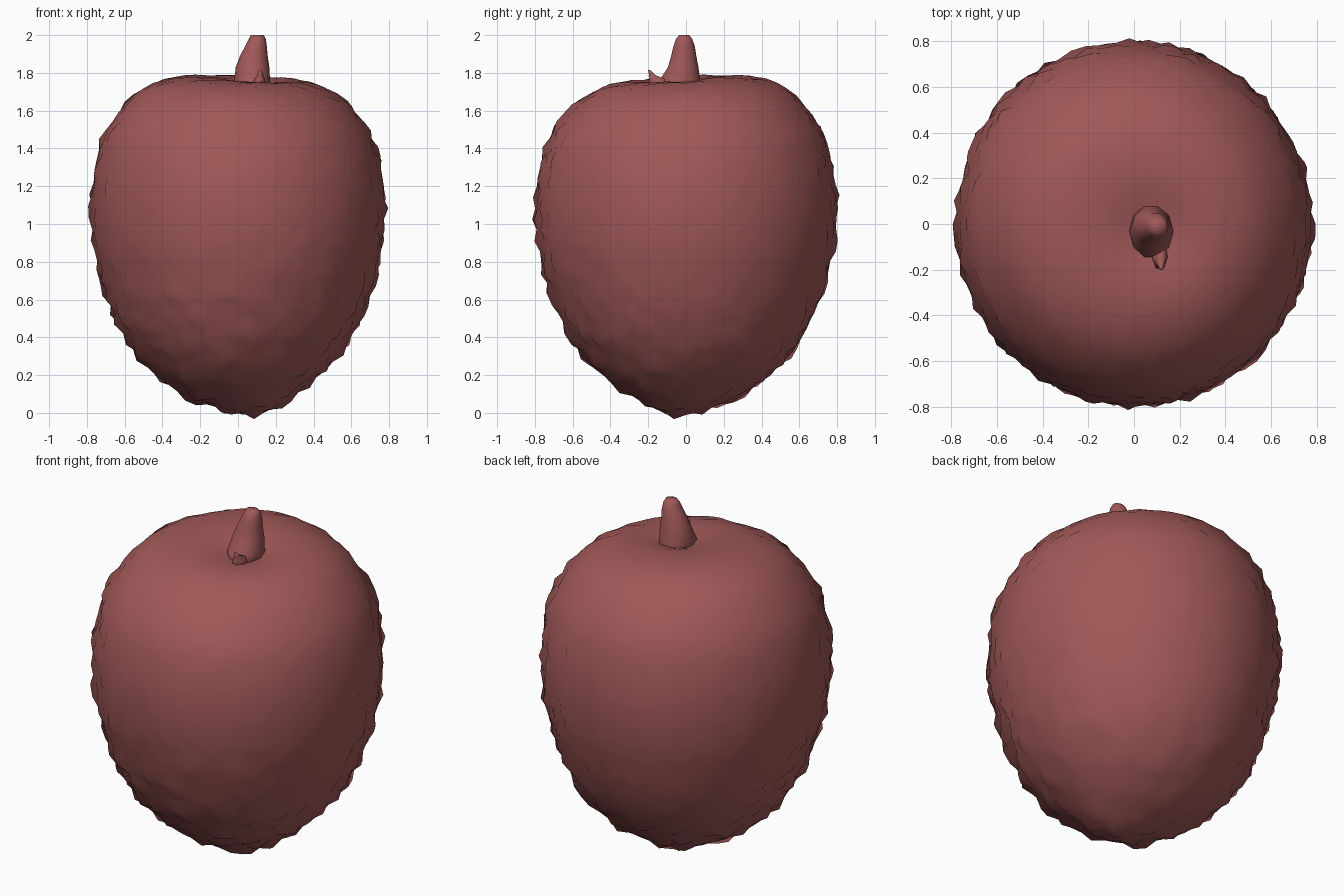
import bpy
import bmesh
import math
import random
from mathutils import Vector

random.seed(11)
if "Cube" in bpy.data.objects:
    bpy.data.objects.remove(bpy.data.objects["Cube"], do_unlink=True)

# Single dusty red skin colour
red = bpy.data.materials.new("dusty_red")
red.use_nodes = True
colour = (0.355, 0.098, 0.098, 1.0)
red.diffuse_color = colour
shader = red.node_tree.nodes["Principled BSDF"]
shader.inputs["Base Color"].default_value = colour
shader.inputs["Roughness"].default_value = 0.8


def add_object(name, bm):
    mesh = bpy.data.meshes.new(name)
    bm.to_mesh(mesh)
    bm.free()
    mesh.materials.append(red)
    for face in mesh.polygons:
        face.use_smooth = True
    obj = bpy.data.objects.new(name, mesh)
    bpy.context.scene.collection.objects.link(obj)
    return obj


# Half outline of the fruit (radius, height), from crown to tip
OUTLINE = [(0, 1.78), (0.2, 1.78), (0.36, 1.763), (0.47, 1.725), (0.56, 1.667),
           (0.645, 1.57), (0.715, 1.45), (0.76, 1.28), (0.776, 1.1), (0.766, 0.92),
           (0.737, 0.77), (0.68, 0.58), (0.59, 0.39), (0.455, 0.22),
           (0.3, 0.105), (0.15, 0.045), (0, 0.028)]


def smooth_outline(points, steps=10):
    """Catmull-Rom samples with their running length."""
    pts = [Vector(p) for p in points]
    first, last = pts[1].copy(), pts[-2].copy()
    first.x, last.x = -first.x, -last.x
    pts = [first] + pts + [last]
    samples = []
    for a, b, c, d in zip(pts, pts[1:], pts[2:], pts[3:]):
        for i in range(steps):
            t = i / steps
            samples.append(0.5 * (2 * b + (c - a) * t + (2 * a - 5 * b + 4 * c - d) * t ** 2
                                  + (3 * b - a - 3 * c + d) * t ** 3))
    samples.append(pts[-2])
    lengths = [0.0]
    for p, q in zip(samples, samples[1:]):
        lengths.append(lengths[-1] + (q - p).length)
    return samples, lengths


samples, lengths = smooth_outline(OUTLINE)


def outline_at(u):
    target = u * lengths[-1]
    for i in range(len(samples) - 1):
        if lengths[i + 1] >= target:
            t = (target - lengths[i]) / max(lengths[i + 1] - lengths[i], 1e-6)
            return samples[i].lerp(samples[i + 1], t)
    return samples[-1]


# Fruit body: a sphere fitted to the outline, dimpled at the stalk, crown a little askew
bm = bmesh.new()
bmesh.ops.create_icosphere(bm, subdivisions=5, radius=1)
for v in bm.verts:
    polar = math.acos(max(-1, min(1, v.co.z)))
    angle = math.atan2(v.co.y, v.co.x)
    p = outline_at(polar / math.pi)
    x, y = p.x * math.cos(angle), p.x * math.sin(angle) * 1.025
    dimple = 0.045 * math.exp(-((x - 0.09) ** 2 + (y + 0.05) ** 2) / 0.03)
    tilt = (0.045 * y - 0.025 * x) * (p.y / 1.8) ** 4
    v.co = (x, y, p.y - dimple + tilt)
bm.normal_update()
soft = [v.normal.copy() for v in bm.verts]

# Scattered pointed pimples on the skin, coarser towards the tip and the front
rough = []
for v, n in zip(bm.verts, soft):
    low = max(0.0, min(1.0, (0.95 - v.co.z - 0.3 * v.co.y) / 0.7))
    crown = max(0.0, min(1.0, (v.co.z - 1.55) / 0.15))
    rough.append(0.1 + 0.4 * low)
    if random.random() < 0.17:
        v.co += n * random.uniform(0.6, 1.0) * (0.021 + 0.007 * low - 0.015 * crown)
    else:
        v.co += n * random.uniform(-0.007, 0.004)
bm.normal_update()
normals = [n.lerp(v.normal, r).normalized() for v, n, r in zip(bm.verts, soft, rough)]
fruit = add_object("fruit_body", bm)
fruit.data.normals_split_custom_set_from_vertices(normals)


def ringed_part(name, rings, sides):
    """Skin a stack of (x, y, z, radius_x, radius_y) rings and close both ends."""
    bm = bmesh.new()
    loops = []
    for x, y, z, rx, ry in rings:
        loops.append([bm.verts.new((x + rx * math.cos(2 * math.pi * i / sides),
                                    y + ry * math.sin(2 * math.pi * i / sides), z))
                      for i in range(sides)])
    for low, high in zip(loops, loops[1:]):
        for i in range(sides):
            j = (i + 1) % sides
            bm.faces.new((low[i], low[j], high[j], high[i]))
    bm.faces.new(loops[-1])
    bm.faces.new(loops[0][::-1])
    return add_object(name, bm)


# Stalk, leaning slightly to the left, and the small broken nub at its foot
ringed_part("stalk", [(0.075, -0.035, 1.7, 0.1, 0.13), (0.075, -0.03, 1.77, 0.094, 0.11),
                      (0.077, -0.015, 1.83, 0.089, 0.085), (0.084, -0.012, 1.89, 0.073, 0.07),
                      (0.095, -0.01, 1.94, 0.058, 0.06), (0.102, -0.01, 1.98, 0.045, 0.045),
                      (0.102, -0.01, 2.0, 0.035, 0.028)], 10)
ringed_part("stalk_nub", [(0.11, -0.13, 1.7, 0.045, 0.08), (0.115, -0.15, 1.765, 0.028, 0.05),
                          (0.118, -0.18, 1.79, 0.015, 0.018),
                          (0.118, -0.195, 1.815, 0.007, 0.007)], 6)
